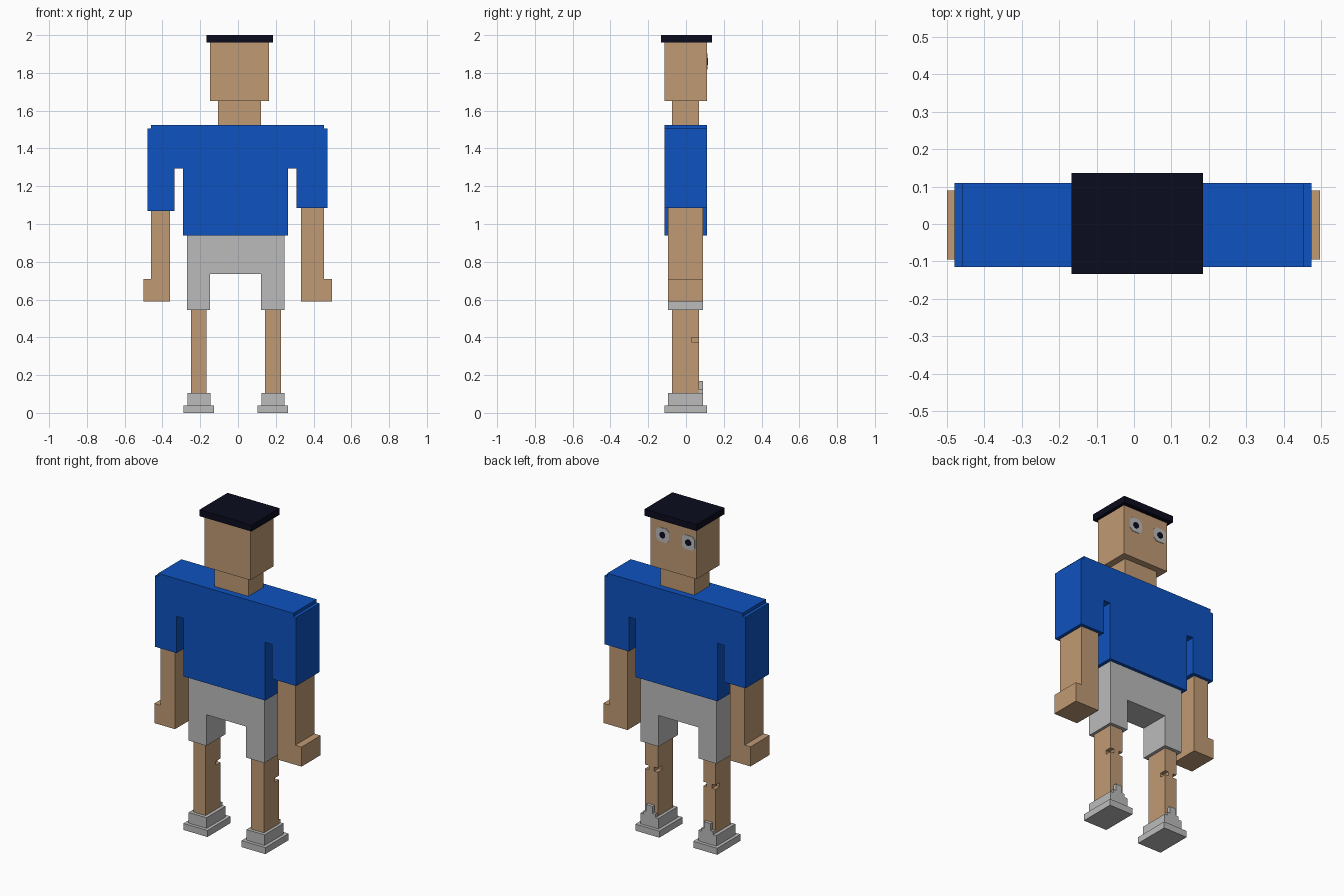
import bpy, bmesh, math

cube = bpy.data.objects.get("Cube")
if cube:
    bpy.data.objects.remove(cube, do_unlink=True)


def material(name, rgb):
    m = bpy.data.materials.new(name)
    m.use_nodes = True
    m.diffuse_color = (*rgb, 1)
    m.node_tree.nodes["Principled BSDF"].inputs["Base Color"].default_value = (*rgb, 1)
    return m


SKIN = material("tan skin", (0.527, 0.328, 0.178))
BLUE = material("shirt blue", (0.0045, 0.084, 0.523))
GREY = material("light grey", (0.497, 0.497, 0.497))
DARK = material("dark navy", (0.0034, 0.0037, 0.013))


def extrude(name, outline, lo, hi, mat, axis="y"):
    """Extrude a flat outline from lo to hi: (x, z) along y, or (y, z) along x."""
    bm = bmesh.new()
    place = (lambda a, b: (a, lo, b)) if axis == "y" else (lambda a, b: (lo, a, b))
    face = bm.faces.new([bm.verts.new(place(a, b)) for a, b in outline])
    new = bmesh.ops.extrude_face_region(bm, geom=[face])["geom"]
    step = (0, hi - lo, 0) if axis == "y" else (hi - lo, 0, 0)
    bmesh.ops.translate(bm, vec=step, verts=[v for v in new if isinstance(v, bmesh.types.BMVert)])
    bmesh.ops.recalc_face_normals(bm, faces=bm.faces)
    mesh = bpy.data.meshes.new(name)
    bm.to_mesh(mesh)
    bm.free()
    mesh.materials.append(mat)
    obj = bpy.data.objects.new(name, mesh)
    bpy.context.collection.objects.link(obj)
    return obj


def box(name, x, y, z, mat):
    return extrude(name, [(x[0], z[0]), (x[1], z[0]), (x[1], z[1]), (x[0], z[1])], y[0], y[1], mat)


# Nested depths shared by the parts
WIDE, MID, THIN = (-0.115, 0.11), (-0.095, 0.09), (-0.075, 0.07)

# Head
box("hair", (-0.167, 0.185), (-0.133, 0.137), (1.96, 2.0), DARK)
box("head", (-0.148, 0.165), WIDE, (1.65, 1.96), SKIN)
box("neck", (-0.105, 0.123), THIN, (1.52, 1.65), SKIN)

# Eyes: chamfered plates with round pupils
for side, cx in (("left", 0.08), ("right", -0.094)):
    cz, r, c = 1.86, 0.043, 0.026
    plate = [(r, -c), (r, c), (c, r), (-c, r), (-r, c), (-r, -c), (-c, -r), (c, -r)]
    extrude(side + "_eye", [(cx + a, cz + b) for a, b in plate], 0.108, 0.113, GREY)
    ring = [math.tau * (i + 0.5) / 8 for i in range(8)]
    extrude(side + "_pupil", [(cx + 0.02 * math.cos(t), cz + 0.02 * math.sin(t)) for t in ring],
            0.112, 0.116, DARK)

# Shirt with stepped shoulders and sleeves
shirt = [(-0.29, 0.94), (0.265, 0.94), (0.265, 1.295), (0.31, 1.295), (0.31, 1.085),
         (0.475, 1.085), (0.475, 1.505), (0.455, 1.505), (0.455, 1.525), (-0.46, 1.525),
         (-0.46, 1.505), (-0.48, 1.505), (-0.48, 1.07), (-0.335, 1.07), (-0.335, 1.295),
         (-0.29, 1.295)]
extrude("shirt", shirt, *WIDE, BLUE)

# Arms with hands stepping outwards
for side, inner, outer, hand in (("left", 0.333, 0.455, 0.497), ("right", -0.36, -0.46, -0.50)):
    arm = [(inner, 0.59), (hand, 0.59), (hand, 0.71), (outer, 0.71), (outer, 1.1), (inner, 1.1)]
    extrude(side + "_arm", arm, *MID, SKIN)

# Shorts
shorts = [(-0.27, 0.545), (-0.148, 0.545), (-0.148, 0.735), (0.122, 0.735), (0.122, 0.545),
          (0.245, 0.545), (0.245, 0.945), (-0.27, 0.945)]
extrude("shorts", shorts, *MID, GREY)

# Legs with knee grooves, and stepped shoes with tongues
leg = [(-0.075, 0.1), (0.07, 0.1), (0.07, 0.375), (0.028, 0.375), (0.028, 0.4),
       (0.07, 0.4), (0.07, 0.55), (-0.075, 0.55)]
for side, x0, x1 in (("left", 0.142, 0.228), ("right", -0.248, -0.167)):
    mid = (x0 + x1) / 2
    extrude(side + "_leg", leg, x0, x1, SKIN, axis="x")
    box(side + "_knee", (mid - 0.018, mid + 0.018), (0.02, 0.07), (0.37, 0.405), SKIN)
    box(side + "_sole", (mid - 0.081, mid + 0.081), WIDE, (0, 0.04), GREY)
    box(side + "_shoe", (mid - 0.061, mid + 0.061), MID, (0.04, 0.105), GREY)
    tongue = [(-0.04, 0.1), (0.04, 0.1), (0.04, 0.125), (0.022, 0.125),
              (0.022, 0.168), (-0.022, 0.168), (-0.022, 0.125), (-0.04, 0.125)]
    extrude(side + "_shoe_tongue", [(mid + a, b) for a, b in tongue], 0.066, 0.09, GREY)
